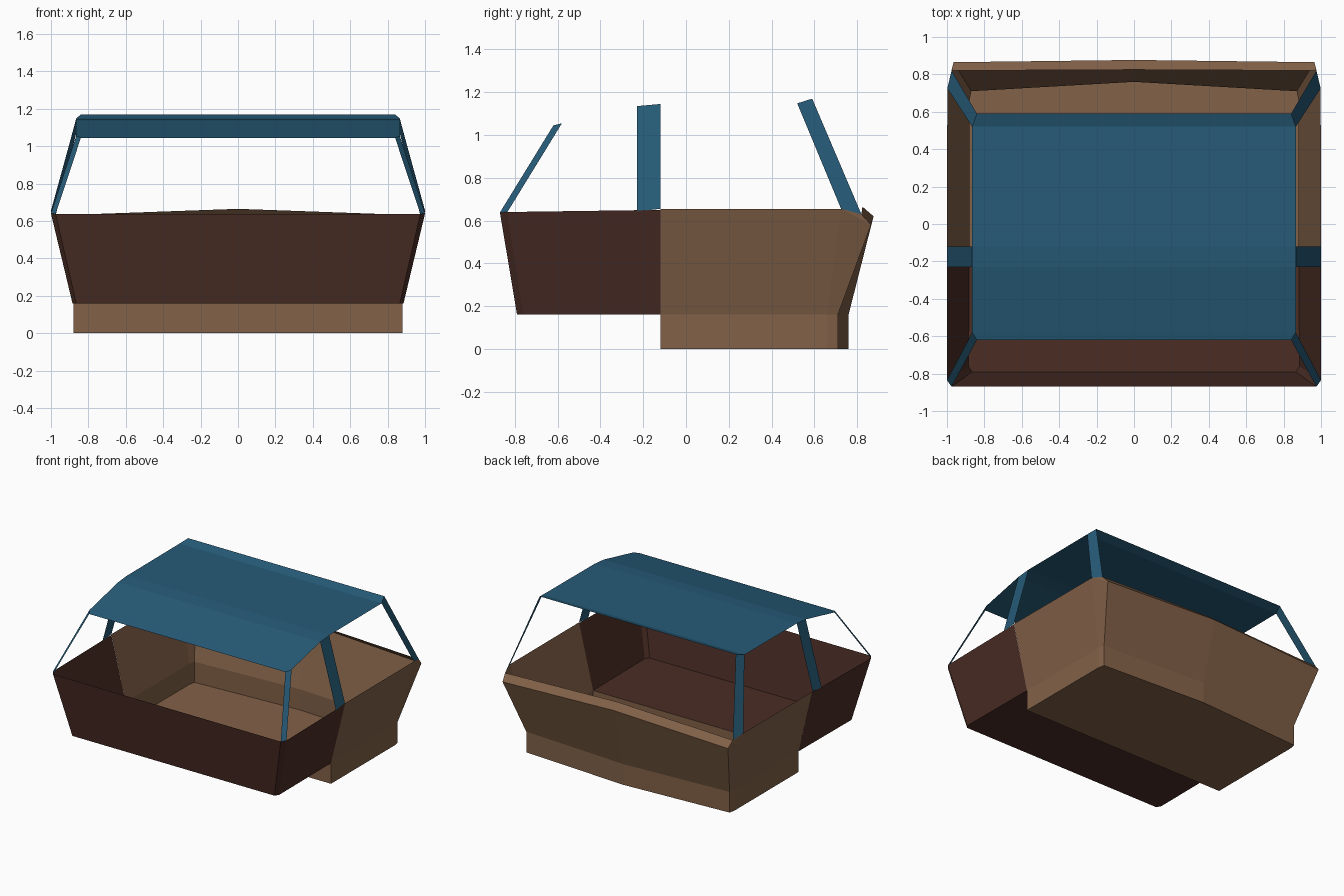
import bpy, bmesh
from mathutils import Vector

if "Cube" in bpy.data.objects:
    bpy.data.objects.remove(bpy.data.objects["Cube"])


def material(name, rgb):
    m = bpy.data.materials.new(name)
    m.diffuse_color = (*rgb, 1)
    m.use_nodes = True
    m.node_tree.nodes["Principled BSDF"].inputs["Base Color"].default_value = m.diffuse_color
    return m


TAN = material("tan_brown", (0.223, 0.119, 0.065))
DARK = material("dark_brown", (0.069, 0.026, 0.0185))
BLUE = material("canopy_blue", (0.0194, 0.105, 0.188))
CENTRE = Vector((0, 0, 0.45))


def half_sheet(name, faces, mat):
    """Thin shell from +x half faces, facing outward, mirrored across x = 0."""
    bm = bmesh.new()
    for pts in faces:
        bm.faces.new([bm.verts.new(p) for p in pts])
    bmesh.ops.remove_doubles(bm, verts=bm.verts, dist=0.0005)
    bm.normal_update()
    for f in bm.faces:
        if f.normal.dot(f.calc_center_median() - CENTRE) < 0:
            f.normal_flip()
    me = bpy.data.meshes.new(name)
    bm.to_mesh(me)
    bm.free()
    me.materials.append(mat)
    ob = bpy.data.objects.new(name, me)
    bpy.context.collection.objects.link(ob)
    mod = ob.modifiers.new("mirror", 'MIRROR')
    mod.use_clip = True
    return ob


def loft(rows):
    """Quads between successive rows of points."""
    out = []
    for a, b in zip(rows, rows[1:]):
        for i in range(len(a) - 1):
            out.append((a[i], a[i + 1], b[i + 1], b[i]))
    return out


# rear tub: vertical base, flared walls, sloping back rim, floor and step
plan = [(0.88, -0.12), (0.88, 0.66), (0.87, 0.71), (0, 0.76)]
base = [(x, y, 0) for x, y in plan]
waist = [(x, y, 0.16) for x, y in plan]
top = [(1.0, -0.12, 0.655), (0.998, 0.725, 0.655), (0.965, 0.865, 0.58), (0, 0.877, 0.62)]
rim_c, rim_m = (0.975, 0.82, 0.63), (0, 0.825, 0.665)
tub = loft([base, waist, top])
tub += [(top[1], top[2], rim_c), (top[2], top[3], rim_m, rim_c)]
tub += [base + [(0, -0.12, 0)],
        [base[0], waist[0], (0, -0.12, 0.16), (0, -0.12, 0)]]
half_sheet("rear_tub", tub, TAN)

# front tub: flared walls with clipped corners and a raised floor
low = [(0.88, -0.12, 0.16), (0.885, -0.76, 0.16), (0.865, -0.79, 0.16), (0, -0.79, 0.16)]
high = [(1.0, -0.12, 0.65), (1.0, -0.835, 0.64), (0.975, -0.87, 0.638), (0, -0.87, 0.638)]
half_sheet("front_tub", loft([low, high]) + [low + [(0, -0.12, 0.16)]], DARK)

# canopy sheet, swept from front to back
edge = [(0.84, -0.62, 1.045), (0.865, -0.58, 1.055), (0.865, -0.23, 1.135),
        (0.865, -0.12, 1.145), (0.865, 0.52, 1.148), (0.84, 0.59, 1.17)]
half_sheet("canopy", loft([edge, [(0, y, z) for _, y, z in edge]]), BLUE)

# flat canopy straps at front, middle and rear
half_sheet("front_strap", [((0.975, -0.87, 0.638), (1.0, -0.835, 0.64), edge[1], edge[0])], BLUE)
half_sheet("middle_strap", [((1.0, -0.23, 0.643), (1.0, -0.12, 0.655), edge[3], edge[2])], BLUE)
half_sheet("rear_strap", [(top[1], rim_c, edge[5], edge[4])], BLUE)
